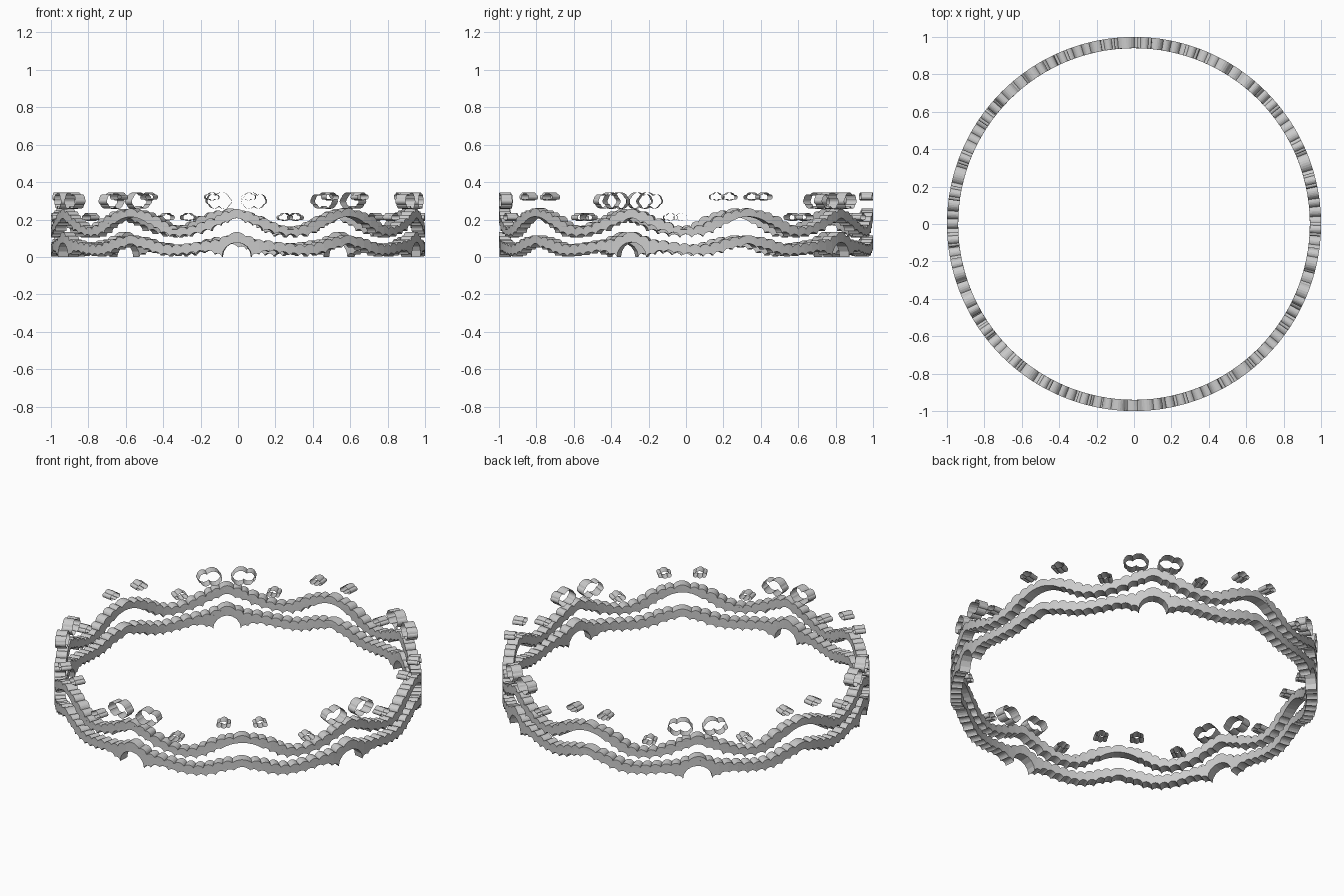
import bpy, bmesh, math
from mathutils import Vector
from mathutils.geometry import tessellate_polygon

if "Cube" in bpy.data.objects:
    bpy.data.objects.remove(bpy.data.objects["Cube"])

R_IN, R_OUT = 0.94, 1.0
ARC = math.radians(1) * 0.97          # arc length of one degree on the ring

# Directions (degrees from the front, toward +x) of the five main arches
MAIN = [-141.3, -69.7, -0.5, 73.0, 146.2]
NEXT = MAIN[1:] + [MAIN[0] + 360]
PREV = [MAIN[-1] - 360] + MAIN[:-1]
MID = [(a + b) / 2 for a, b in zip(MAIN, NEXT)]


def arc(p, q, bulge, n=8):
    """Circular arc from p to q (degrees, height), bulging left of travel."""
    ux, uz = (q[0] - p[0]) * ARC, q[1] - p[1]
    half = 2 * math.atan(2 * bulge)
    pts = []
    for i in range(n):
        t = -half + 2 * half * i / n
        s = 0.5 + math.sin(t) / (2 * math.sin(half))
        h = (math.cos(t) - math.cos(half)) / (2 * math.sin(half))
        pts.append((p[0] + (ux * s - uz * h) / ARC, p[1] + uz * s + ux * h))
    return pts


def wrap_object(name, bm):
    """Wrap a flat mesh (degrees, radius, height) around the ring."""
    for v in bm.verts:
        a, r = math.radians(v.co.x), v.co.y
        v.co = (r * math.sin(a), -r * math.cos(a), v.co.z)
    me = bpy.data.meshes.new(name)
    bm.to_mesh(me)
    bm.free()
    bpy.context.collection.objects.link(bpy.data.objects.new(name, me))


def walls(bm, line, closed):
    """Sweep an outline radially; returns inner and outer vertex rows."""
    rows = [[bm.verts.new((d, r, z)) for d, z in line] for r in (R_IN, R_OUT)]
    n = len(line)
    for i in range(n if closed else n - 1):
        j = (i + 1) % n
        bm.faces.new((rows[0][i], rows[1][i], rows[1][j], rows[0][j]))
    return rows


def scallops(half, main_bulge=0.27, mid_bulge=0.25):
    """Mirror a half period about each arch and join cusps with scallops."""
    cusps = []
    for c, p, n in zip(MAIN, PREV, NEXT):
        left, right = (c - p) / 72, (n - c) / 72
        cusps += [(c - d * left, z) for d, z in reversed(half)]
        cusps += [(c + d * right, z) for d, z in half]
    first = (cusps[0][0] + 360, cusps[0][1])
    m, line = len(half), []
    for i, (p, q) in enumerate(zip(cusps, cusps[1:] + [first])):
        k = i % (2 * m)
        b = main_bulge if k == m - 1 else mid_bulge if k == 2 * m - 1 else 0.27
        line += arc(p, q, b)
    return line + [first]


def band(name, top, bottom):
    """Solid band between two scalloped edges, bent into a ring."""
    bm = bmesh.new()
    t_rows = walls(bm, top, False)
    b_rows = walls(bm, bottom, False)
    poly = top + bottom[::-1]
    tris = tessellate_polygon([[Vector((d * ARC, z, 0)) for d, z in poly]])
    for t_row, b_row in zip(t_rows, b_rows):
        ring = t_row + b_row[::-1]
        for t in tris:
            if len(set(t)) == 3:
                bm.faces.new([ring[i] for i in t])
    # Cut into narrow columns so the faces follow the curve
    for d in range(-180, 182, 3):
        for turn in (-360, 0):
            x = d + turn + 0.37
            if top[0][0] - 5 < x < top[-1][0] + 5:
                bmesh.ops.bisect_plane(
                    bm, geom=bm.verts[:] + bm.edges[:] + bm.faces[:],
                    plane_co=(x, 0, 0), plane_no=(1, 0, 0), dist=1e-5)
    bmesh.ops.recalc_face_normals(bm, faces=bm.faces[:])
    wrap_object(name, bm)


def clouds(name, loops):
    """Hollow cloud outlines swept radially into open walls."""
    bm = bmesh.new()
    for loop in loops:
        walls(bm, loop, True)
    wrap_object(name, bm)


def cloud(cusps, deg, z=0, flip=1, bulge=0.3):
    """Closed cloud outline centred on an angle and height."""
    loop = []
    for p, q in zip(cusps, cusps[1:] + cusps[:1]):
        loop += arc(p, q, bulge, 7)
    return [(deg + flip * d, z + h) for d, h in loop]


# Upper band: top and bottom edges
band("upper_band", scallops([
    (2.3, .236), (5, .224), (7, .197), (10.3, .182), (13, .158), (16, .148),
    (19, .148), (22, .162), (24.5, .187), (28, .212), (30.7, .234), (33.4, .238)]),
    scallops([
        (2.8, .182), (5, .168), (8, .138), (11.5, .122), (15, .108), (18.5, .103),
        (22, .108), (25, .128), (27.5, .155), (29.5, .178)], mid_bulge=0.17))

# Lower band: top and bottom edges, with an open arch under each main peak
band("lower_band", scallops([
    (2.8, .108), (5.5, .083), (8.3, .077), (11.5, .068), (14.8, .062), (18, .055),
    (21, .052), (24, .057), (27, .072), (30, .088), (33, .097)], mid_bulge=0.18),
    scallops([
        (4.6, .0), (7, .014), (10, .026), (13, .018), (16, .009), (19, .006),
        (22, .003), (25, .008), (28, .02), (31, .04), (33.5, .05)], main_bulge=0.5))

# Large clouds: a mirrored pair above each main arch
BIG = [(2.2, .278), (2.2, .315), (6.6, .329), (9.2, .310), (8.7, .281), (5.5, .271)]
clouds("large_clouds", [cloud(BIG, c, flip=s) for c in MAIN for s in (-1, 1)])

# Small clouds: a pair above each wide hump, and one low cloud in each valley
SMALL = [(-2.2, -.006), (-1.3, .009), (1.2, .011), (2.2, -.005),
         (.8, -.012), (-.9, -.012)]
clouds("small_high_clouds",
       [cloud(SMALL, c + 5.8 * s, .322, s) for c in MID for s in (-1, 1)])
clouds("small_low_clouds",
       [cloud(SMALL, c + 15.4 * s, .213, s) for c in MAIN for s in (-1, 1)])
